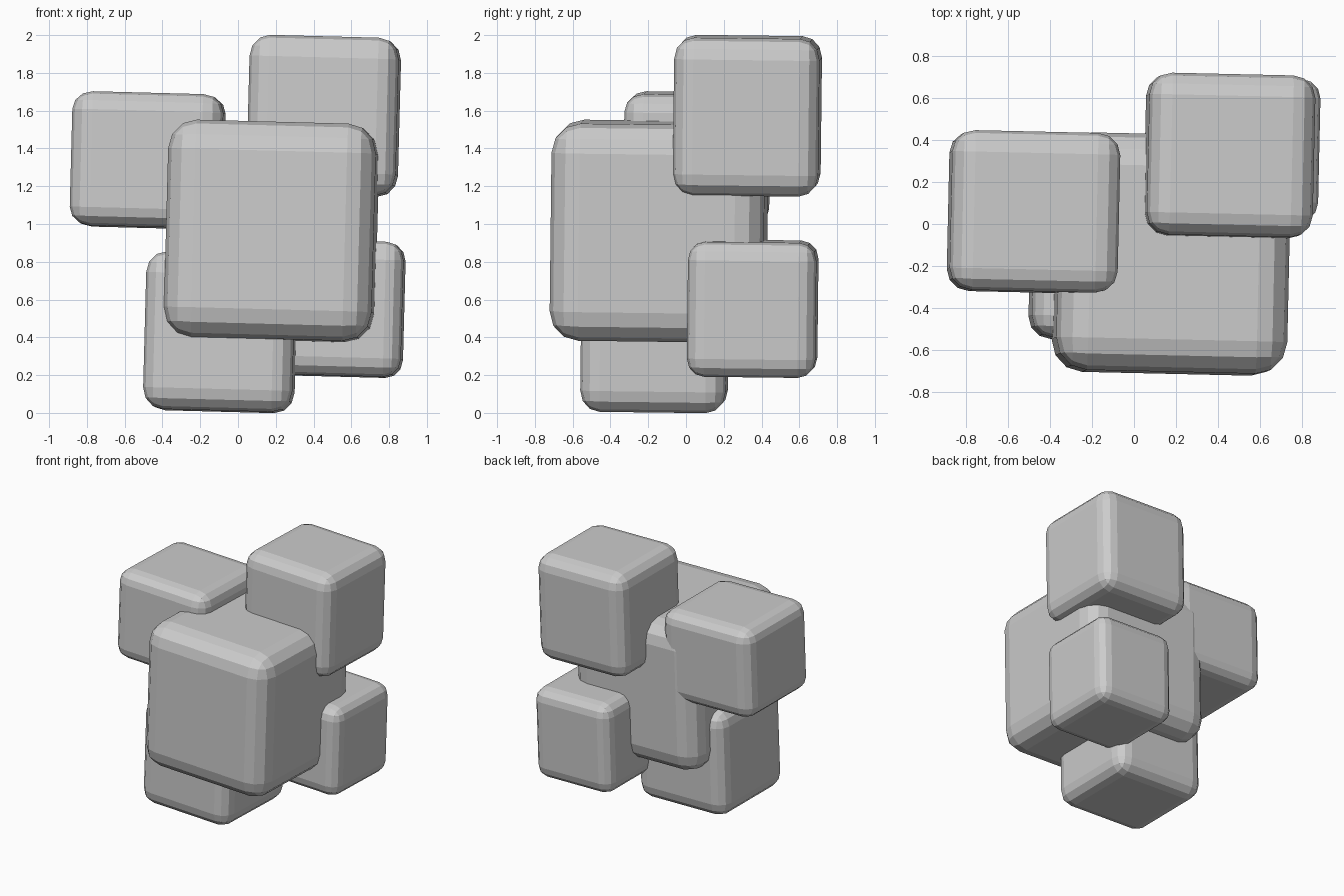
import bpy, bmesh
from math import radians
from mathutils import Euler, Matrix, Vector

if "Cube" in bpy.data.objects:
    bpy.data.objects.remove(bpy.data.objects["Cube"])

# the whole cluster leans by about a degree on every axis
LEAN = Euler((radians(-0.7), radians(1.5), radians(-1.3))).to_matrix().to_4x4()


def rounded_block(name, centre, size):
    """Unit cube with faceted rounded edges, stretched, leaned and placed."""
    bm = bmesh.new()
    bmesh.ops.create_cube(bm, size=1.0)
    bmesh.ops.bevel(bm, geom=bm.edges[:], offset=0.135, segments=3,
                    profile=0.5, affect='EDGES')
    bmesh.ops.transform(bm, matrix=Matrix.Diagonal((*size, 1.0)), verts=bm.verts)
    mesh = bpy.data.meshes.new(name)
    bm.to_mesh(mesh)
    bm.free()
    obj = bpy.data.objects.new(name, mesh)
    obj.matrix_world = Matrix.Translation(Vector(centre)) @ LEAN
    bpy.context.collection.objects.link(obj)
    return obj


# large central block
rounded_block("core_block", (0.178, -0.143, 0.962), (1.10, 1.13, 1.15))
# four smaller blocks pushed into its corners
rounded_block("upper_left_block", (-0.478, 0.057, 1.337), (0.80, 0.76, 0.71))
rounded_block("upper_right_block", (0.454, 0.325, 1.573), (0.79, 0.77, 0.835))
rounded_block("lower_left_block", (-0.093, -0.165, 0.427), (0.79, 0.77, 0.835))
rounded_block("lower_right_block", (0.535, 0.353, 0.552), (0.68, 0.68, 0.715))
